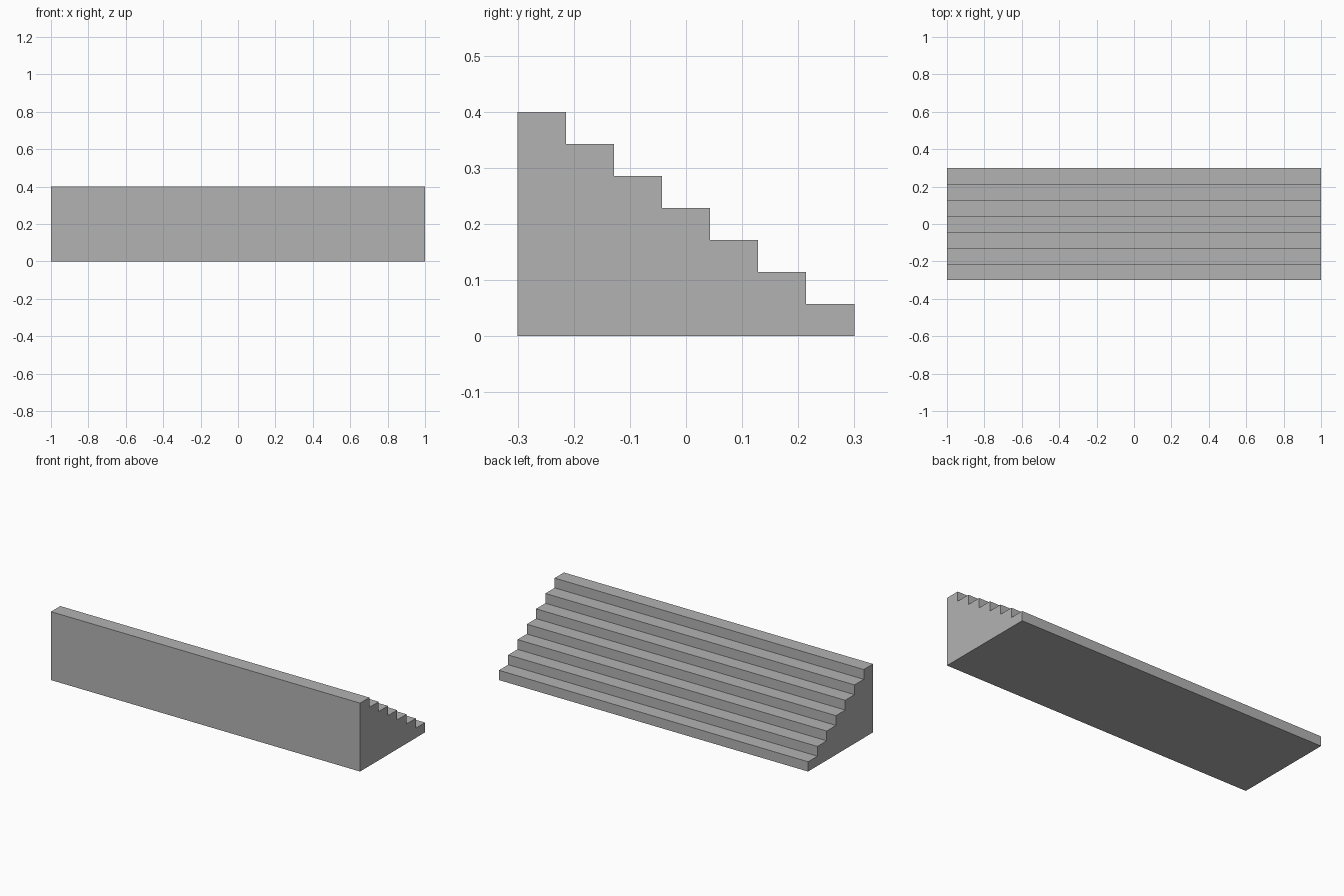
import bpy
import bmesh

cube = bpy.data.objects.get("Cube")
if cube:
    bpy.data.objects.remove(cube, do_unlink=True)

STEPS = 7
LENGTH, DEPTH, HEIGHT = 2.0, 0.6, 0.4
tread, riser = DEPTH / STEPS, HEIGHT / STEPS

# Plain grey stone
grey = bpy.data.materials.new("grey")
grey.use_nodes = True
colour = (0.45, 0.45, 0.45, 1)
grey.diffuse_color = colour
grey.node_tree.nodes["Principled BSDF"].inputs["Base Color"].default_value = colour

# Stair side profile: tall wall at the front, steps descending to the back
profile = [(-DEPTH / 2, 0)]
for i in range(STEPS):
    z = HEIGHT - i * riser
    y = -DEPTH / 2 + i * tread
    profile += [(y, z), (y + tread, z)]
profile.append((DEPTH / 2, 0))

# Extrude the profile along the full width
bm = bmesh.new()
side = bm.faces.new([bm.verts.new((-LENGTH / 2, y, z)) for y, z in profile])
result = bmesh.ops.extrude_face_region(bm, geom=[side], use_keep_orig=True)
moved = [g for g in result["geom"] if isinstance(g, bmesh.types.BMVert)]
bmesh.ops.translate(bm, verts=moved, vec=(LENGTH, 0, 0))
bmesh.ops.recalc_face_normals(bm, faces=bm.faces[:])

mesh = bpy.data.meshes.new("stairs")
bm.to_mesh(mesh)
bm.free()
mesh.materials.append(grey)
stairs = bpy.data.objects.new("stairs", mesh)
bpy.context.collection.objects.link(stairs)
